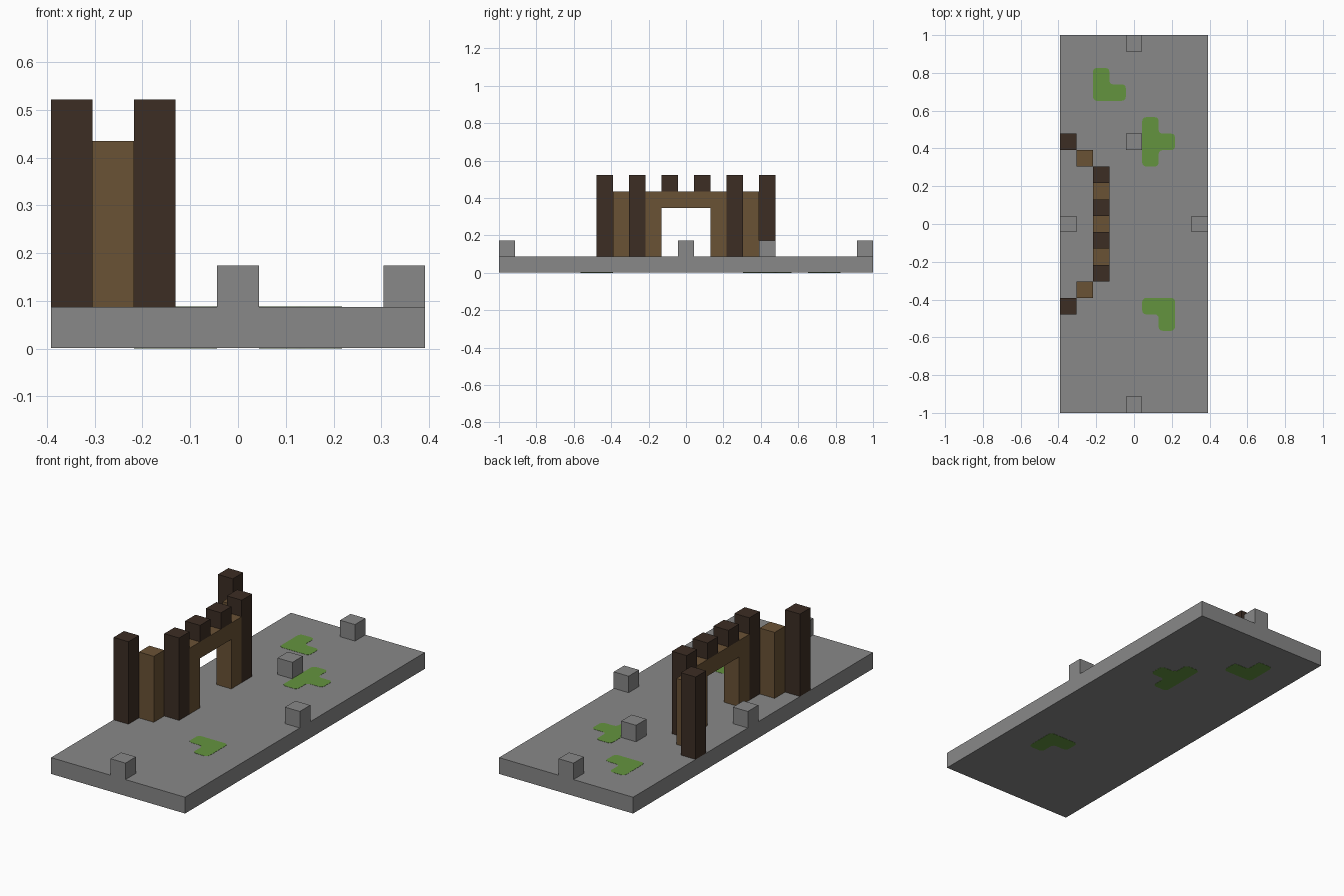
import bpy
import bmesh
from mathutils import Vector

cube = bpy.data.objects.get("Cube")
if cube:
    bpy.data.objects.remove(cube, do_unlink=True)

U = 2 / 23      # side of one block
SKIN = 0.001    # how far the moss stands out from the slab


def material(name, srgb):
    linear = [((c / 255 + 0.055) / 1.055) ** 2.4 for c in srgb] + [1]
    mat = bpy.data.materials.new(name)
    mat.use_nodes = True
    mat.diffuse_color = linear
    mat.node_tree.nodes["Principled BSDF"].inputs["Base Color"].default_value = linear
    return mat


STONE = material("grey stone", (136, 136, 136))
DARK = material("dark wood", (60, 45, 36))
WOOD = material("brown wood", (106, 82, 53))
MOSS = material("green moss", (100, 148, 63))


def finish(name, bm, mat):
    bmesh.ops.recalc_face_normals(bm, faces=bm.faces)
    mesh = bpy.data.meshes.new(name)
    bm.to_mesh(mesh)
    bm.free()
    mesh.materials.append(mat)
    obj = bpy.data.objects.new(name, mesh)
    bpy.context.collection.objects.link(obj)


def box(name, mat, x, y, z0, z1, wx=1, wy=1):
    """Box centred on block (x, y), from level z0 to z1, sizes in blocks."""
    bm = bmesh.new()
    bmesh.ops.create_cube(bm, size=1)
    bmesh.ops.scale(bm, vec=Vector((wx, wy, z1 - z0)) * U, verts=bm.verts)
    bmesh.ops.translate(bm, vec=Vector((x, y, (z0 + z1) / 2)) * U, verts=bm.verts)
    finish(name, bm, mat)


def patch(name, outline, z):
    """Thin moss plate with rounded corners, outline in blocks."""
    bm = bmesh.new()
    bm.faces.new([bm.verts.new((x * U, y * U, z)) for x, y in outline])
    bmesh.ops.bevel(bm, geom=bm.verts[:], offset=0.02, segments=3,
                    profile=0.5, affect='VERTICES')
    out = bmesh.ops.extrude_face_region(bm, geom=bm.faces[:])
    top = [v for v in out["geom"] if isinstance(v, bmesh.types.BMVert)]
    bmesh.ops.translate(bm, vec=(0, 0, 2 * SKIN), verts=top)
    finish(name, bm, MOSS)


# Ground slab and loose stones
box("ground_slab", STONE, 0, 0, SKIN / U, 1, 9, 23)
for i, (x, y) in enumerate([(0, 11), (0, 5), (4, 0), (-4, 0), (0, -11)]):
    box(f"stone_block_{i + 1}", STONE, x, y, 1, 2)

# Palisade posts, mirrored front to back
for side, s in (("front", -1), ("back", 1)):
    box(f"{side}_end_post", DARK, -4, 5 * s, 1, 6)
    box(f"{side}_wing_plank", WOOD, -3, 4 * s, 1, 5)
    box(f"{side}_corner_post", DARK, -2, 3 * s, 1, 6)
    box(f"{side}_gate_jamb", WOOD, -2, 2 * s, 1, 5)
    box(f"{side}_battlement", DARK, -2, s, 5, 6)
box("gate_lintel", WOOD, -2, 0, 4, 5, 1, 3)

# Moss patches, showing on the top and the underside
SHAPES = {
    "corner_moss": [(-2.5, 7.5), (-.5, 7.5), (-.5, 8.5), (-1.5, 8.5),
                    (-1.5, 9.5), (-2.5, 9.5)],
    "middle_moss": [(.5, 3.5), (1.5, 3.5), (1.5, 4.5), (2.5, 4.5),
                    (2.5, 5.5), (1.5, 5.5), (1.5, 6.5), (.5, 6.5)],
    "front_moss": [(.5, -5.5), (1.5, -5.5), (1.5, -6.5), (2.5, -6.5),
                   (2.5, -4.5), (.5, -4.5)],
}
for name, outline in SHAPES.items():
    patch(name + "_top", outline, U - SKIN)
    patch(name + "_underside", outline, 0)
